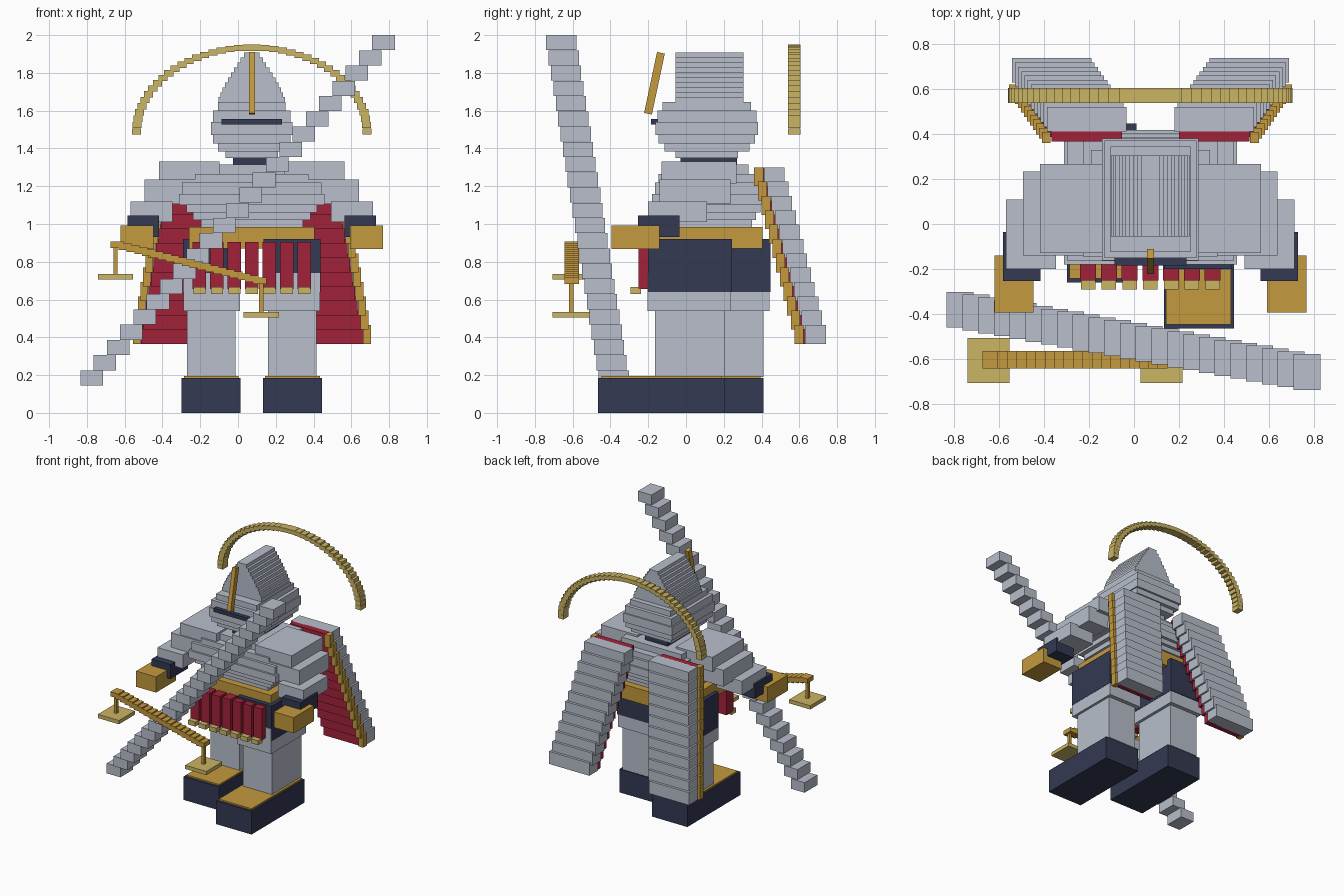
import bpy, bmesh, math
from mathutils import Vector, Matrix

if "Cube" in bpy.data.objects:
    bpy.data.objects.remove(bpy.data.objects["Cube"])

CX, CY = 0.073, 0.12  # body axis


def material(name, rgb):
    m = bpy.data.materials.new(name)
    m.use_nodes = True
    m.diffuse_color = (*rgb, 1)
    m.node_tree.nodes["Principled BSDF"].inputs["Base Color"].default_value = (*rgb, 1)
    return m


STEEL = material("pale steel", (0.48, 0.52, 0.60))
NAVY = material("dark navy", (0.033, 0.041, 0.086))
RED = material("crimson", (0.36, 0.016, 0.042))
GOLD = material("gold", (0.55, 0.32, 0.047))
BRASS = material("light brass", (0.60, 0.46, 0.13))


def blocks(name, mat, items):
    """One object from boxes, each given as (centre, size)."""
    bm = bmesh.new()
    for c, s in items:
        bmesh.ops.create_cube(bm, size=1, matrix=Matrix.Translation(c) @ Matrix.Diagonal((*s, 1)))
    mesh = bpy.data.meshes.new(name)
    bm.to_mesh(mesh)
    bm.free()
    mesh.materials.append(mat)
    ob = bpy.data.objects.new(name, mesh)
    bpy.context.collection.objects.link(ob)
    return ob


def span(x, y, z):
    """Centre and size from three (low, high) ranges."""
    return [(a + b) / 2 for a, b in (x, y, z)], [b - a for a, b in (x, y, z)]


def chain(start, end, size, n):
    a, b = Vector(start), Vector(end)
    return [(a.lerp(b, i / (n - 1)), size) for i in range(n)]


def layers(profile, y):
    """Stacked slabs from rows of (bottom, top, half width, half depth)."""
    return [((CX, y, (a + b) / 2), (2 * w, 2 * d, b - a)) for a, b, w, d in profile]


# Legs: the left one steps forward
for side, s, dy in (("left", 1, 0), ("right", -1, 0.205)):
    def part(name, mat, inner, outer, y0, y1, z0, z1):
        x = sorted((CX + s * inner, CX + s * outer))
        blocks(side + name, mat, [span(x, (y0 + dy, y1 + dy), (z0, z1))])
    part("_boot", NAVY, 0.06, 0.372, -0.465, 0.205, 0, 0.185)
    part("_boot_plate", GOLD, 0.07, 0.36, -0.447, 0.19, 0.18, 0.196)
    part("_shin", STEEL, 0.087, 0.342, -0.165, 0.205, 0.19, 0.60)
    part("_knee", STEEL, 0.063, 0.362, -0.204, 0.238, 0.54, 0.74)
    part("_thigh", NAVY, 0.061, 0.364, -0.201, 0.243, 0.64, 0.92)

# Torso, belt and neck
blocks("torso", STEEL, layers([
    (0.97, 1.02, 0.27, 0.23), (1.02, 1.06, 0.31, 0.25), (1.06, 1.10, 0.345, 0.275),
    (1.10, 1.16, 0.385, 0.30), (1.16, 1.22, 0.37, 0.285), (1.22, 1.265, 0.30, 0.265),
    (1.265, 1.315, 0.265, 0.21)], CY))
blocks("belt", GOLD, layers([(0.87, 0.985, 0.332, 0.285)], CY))
blocks("neck", NAVY, layers([(1.30, 1.36, 0.10, 0.15)], CY))

# Skirt strips with brass tips
strips = [CX + i * 0.0925 for i in range(-3, 4)]
blocks("skirt_strips", RED, [((x, -0.21, 0.78), (0.072, 0.085, 0.25)) for x in strips])
blocks("skirt_tips", BRASS, [((x, -0.265, 0.648), (0.064, 0.055, 0.036)) for x in strips])

# Helmet: flared base, straight crown ridge, visor slit and leaning crest
blocks("helmet_base", STEEL, layers([
    (1.35, 1.385, 0.14, 0.165), (1.385, 1.425, 0.18, 0.225), (1.425, 1.47, 0.205, 0.255),
    (1.47, 1.54, 0.215, 0.272), (1.54, 1.60, 0.205, 0.262), (1.60, 1.645, 0.178, 0.235)], 0.11))
N = 10
crown = []
for i in range(N):
    z = 1.645 + i * 0.0262
    w = 0.175 - 0.135 * (i / (N - 1)) ** 1.25
    crown.append((z, z + 0.0262, w, 0.18))
blocks("helmet_crown", STEEL, layers(crown, 0.125))
blocks("visor_slit", NAVY, [((CX, -0.14, 1.542), (0.32, 0.09, 0.028))])
crest = blocks("helmet_crest", GOLD, [((0, 0, 0), (0.032, 0.042, 0.33))])
crest.location = (CX, -0.167, 1.745)
crest.rotation_euler.x = -math.atan2(0.07, 0.33)

# Arms and wings, mirrored about the body axis
for side, s in (("left", 1), ("right", -1)):
    def sx(inner, outer):
        return sorted((CX + s * inner, CX + s * outer))
    blocks(side + "_arm", STEEL, [
        span(sx(0.17, 0.492), (-0.13, 0.267), (1.215, 1.33)),
        span(sx(0.30, 0.567), (-0.14, 0.235), (1.105, 1.235)),
        span(sx(0.42, 0.643), (-0.20, 0.11), (1.01, 1.12))])
    blocks(side + "_cuff", NAVY, [span(sx(0.49, 0.657), (-0.255, -0.035), (0.93, 1.045))])
    blocks(side + "_fist", GOLD, [span(sx(0.52, 0.695), (-0.395, -0.14), (0.867, 0.992))])

    def wing(name, mat, x0, x1, y0, y1, size):
        blocks(side + name, mat, chain((CX + s * x0, y0, 1.25), (CX + s * x1, y1, 0.415), size, 12))
    wing("_wing_back", STEEL, 0.284, 0.44, 0.467, 0.685, (0.355, 0.11, 0.1))
    wing("_wing_lining", RED, 0.284, 0.43, 0.393, 0.612, (0.315, 0.05, 0.1))
    wing("_wing_edge", GOLD, 0.464, 0.61, 0.385, 0.598, (0.04, 0.048, 0.1))

# Halo arch of small blocks
M = 42
arch = [math.pi * i / (M - 1) for i in range(M)]
blocks("halo", BRASS, [((CX + 0.61 * math.cos(a), 0.573, 1.49 + 0.444 * math.sin(a)),
                        (0.048, 0.066, 0.033)) for a in arch])

# Sword held across the front
blocks("sword", STEEL, chain((-0.775, -0.382, 0.185), (0.77, -0.66, 1.96), (0.12, 0.16, 0.08), 23))

# Balance scales
blocks("scale_beam", GOLD, chain((-0.64, -0.605, 0.89), (0.115, -0.605, 0.7), (0.07, 0.078, 0.036), 19))
for side, x, top in (("right", -0.648, 0.89), ("left", 0.123, 0.69)):
    blocks(side + "_scale_post", GOLD, [span((x - 0.011, x + 0.011), (-0.62, -0.596), (top - 0.17, top))])
    blocks(side + "_scale_pan", BRASS, [((x, -0.608, top - 0.17), (0.186, 0.2, 0.03))])
